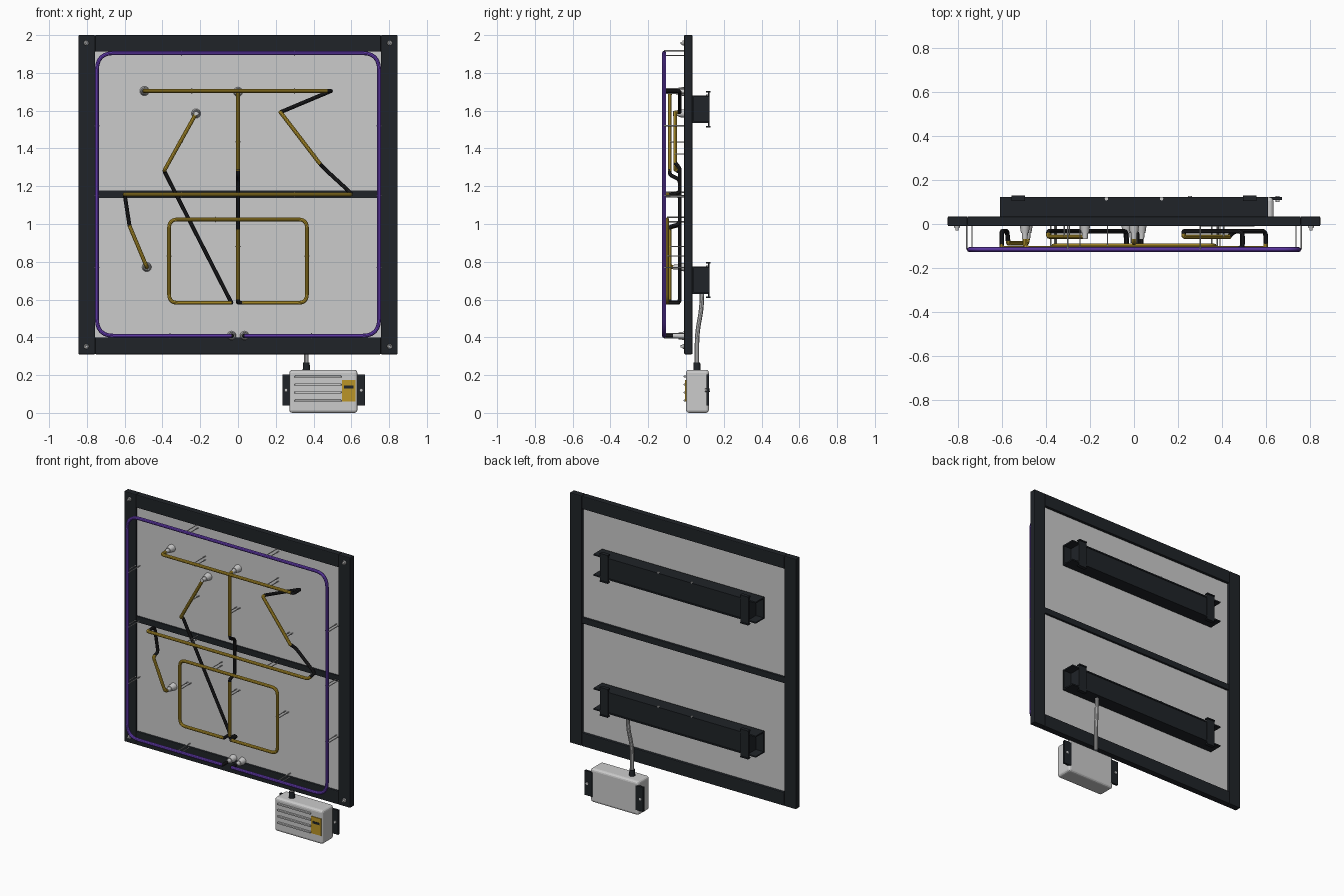
import bpy, bmesh, math
from mathutils import Vector

if "Cube" in bpy.data.objects:
    bpy.data.objects.remove(bpy.data.objects["Cube"])


def material(name, rgb):
    m = bpy.data.materials.new(name)
    m.diffuse_color = (*rgb, 1)
    m.use_nodes = True
    m.node_tree.nodes["Principled BSDF"].inputs["Base Color"].default_value = m.diffuse_color
    return m


DARK = material("dark_metal", (0.014, 0.017, 0.021))
BLACK = material("blackout_paint", (0.016, 0.016, 0.018))
YELLOW = material("yellow_glass", (0.55, 0.36, 0.03))
PURPLE = material("purple_glass", (0.17, 0.06, 0.58))
GOLD = material("label_gold", (0.5, 0.3, 0.02))


def box(name, x, y, z, mat=None, bevel=0.0, segments=2):
    """Box given by its (min, max) along each axis."""
    me = bpy.data.meshes.new(name)
    bm = bmesh.new()
    bmesh.ops.create_cube(bm, size=1)
    for v in bm.verts:
        v.co = [r[0] + (c + 0.5) * (r[1] - r[0]) for c, r in zip(v.co, (x, y, z))]
    bm.to_mesh(me)
    bm.free()
    ob = bpy.data.objects.new(name, me)
    bpy.context.collection.objects.link(ob)
    if mat:
        me.materials.append(mat)
    if bevel:
        b = ob.modifiers.new("bevel", 'BEVEL')
        b.width, b.segments = bevel, segments
    return ob


def cone(name, a, b, r1, r2, mat=None, sides=16):
    """Cylinder or cone running from point a to point b."""
    a, b = Vector(a), Vector(b)
    d = b - a
    bpy.ops.mesh.primitive_cone_add(vertices=sides, radius1=r1, radius2=r2, depth=d.length,
                                    location=(a + b) / 2,
                                    rotation=d.to_track_quat('Z', 'Y').to_euler())
    ob = bpy.context.object
    ob.name = name
    if mat:
        ob.data.materials.append(mat)
    bpy.ops.object.shade_smooth_by_angle()
    return ob


def fillet(pts, radius, steps=6):
    """Round the inner corners of a polyline."""
    pts = [Vector(p) for p in pts]
    out = [pts[0]]
    for p, c, n in zip(pts, pts[1:], pts[2:]):
        r = min(radius, (p - c).length * 0.48, (n - c).length * 0.48)
        s, e = c + (p - c).normalized() * r, c + (n - c).normalized() * r
        for i in range(steps + 1):
            t = i / steps
            out.append(s * (1 - t) ** 2 + c * 2 * t * (1 - t) + e * t * t)
    return out + [pts[-1]]


def tube(name, pts, mat, radius=0.0105, bend=0.022):
    path = fillet(pts, bend)
    cu = bpy.data.curves.new(name, 'CURVE')
    cu.dimensions = '3D'
    cu.bevel_depth, cu.bevel_resolution, cu.use_fill_caps = radius, 3, True
    sp = cu.splines.new('POLY')
    sp.points.add(len(path) - 1)
    for q, p in zip(sp.points, path):
        q.co = (*p, 1)
    ob = bpy.data.objects.new(name, cu)
    bpy.context.collection.objects.link(ob)
    if mat:
        cu.materials.append(mat)
    bpy.ops.object.select_all(action='DESELECT')
    bpy.context.view_layer.objects.active = ob
    ob.select_set(True)
    bpy.ops.object.convert(target='MESH')
    bpy.ops.object.shade_smooth_by_angle()


# Frame, cross bar and backing panel
FY = (-0.01, 0.034)
for s, side in ((-1, "left"), (1, "right")):
    box(f"frame_stile_{side}", sorted((s * 0.756, s * 0.845)), FY, (0.31, 2.0), DARK, 0.005)
    for z in (0.352, 1.958):
        cone("corner_screw", (s * 0.803, -0.008, z), (s * 0.803, -0.018, z), 0.014, 0.012)
        cone("corner_screw_tip", (s * 0.803, -0.018, z), (s * 0.803, -0.03, z), 0.007, 0.006)
box("frame_rail_top", (-0.757, 0.757), FY, (1.912, 2.0), DARK, 0.005)
box("frame_rail_bottom", (-0.757, 0.757), FY, (0.31, 0.4), DARK, 0.005)
box("cross_bar", (-0.757, 0.757), (-0.005, 0.03), (1.137, 1.178), DARK, 0.003)
box("backing_panel", (-0.757, 0.757), (0.004, 0.016), (0.395, 1.915))

# Border tube: open rounded rectangle with ends turning back to the panel
B, X, T, L = -0.116, 0.747, 1.905, 0.408
border = [(-0.035, B, L), (-X, B, L), (-X, B, T), (X, B, T), (X, B, L), (0.035, B, L)]
tube("border_tube", border, PURPLE, 0.011, 0.09)
for s in (-1, 1):
    tube("border_tube_end", [(s * 0.05, B, L), (s * 0.033, B, L), (s * 0.033, -0.02, L)], BLACK, 0.0108)

# First stroke chain: alternating lit and blacked-out lengths
F, M, R = -0.11, -0.057, -0.033
chain_one = [
    (YELLOW, [(-0.495, -0.03, 1.704), (-0.495, F, 1.704), (0.475, F, 1.704)]),
    (BLACK, [(0.455, F, 1.704), (0.492, F, 1.704), (0.492, R, 1.704), (0.225, R, 1.592), (0.225, -0.046, 1.592)]),
    (YELLOW, [(0.225, -0.042, 1.592), (0.225, M, 1.592), (0.435, M, 1.317)]),
    (BLACK, [(0.43, M, 1.324), (0.455, R, 1.295), (0.597, R, 1.165), (0.597, -0.09, 1.156)]),
    (YELLOW, [(0.597, -0.085, 1.156), (0.597, F, 1.156), (-0.6, F, 1.156), (-0.6, -0.09, 1.156)]),
    (BLACK, [(-0.6, -0.095, 1.156), (-0.6, R, 1.156), (-0.575, R, 0.995), (-0.572, -0.075, 0.985)]),
    (YELLOW, [(-0.572, -0.07, 0.985), (-0.57, -0.088, 0.98), (-0.483, -0.088, 0.772), (-0.483, -0.03, 0.772)]),
]
# Second chain: vertical stroke, rounded box and left diagonal
V, Q = -0.086, -0.1
chain_two = [
    (YELLOW, [(0, -0.03, 1.7), (0, V, 1.7), (0, V, 1.28)]),
    (BLACK, [(0, V, 1.29), (0, V, 1.26), (0, R, 1.235), (0, R, 1.0), (0, V, 0.985), (0, V, 0.965)]),
    (YELLOW, [(0, V, 0.97), (0, V, 0.60)]),
    (BLACK, [(0, V, 0.61), (0, V, 0.585), (0, -0.04, 0.585), (0.014, -0.04, 0.583), (0.014, Q, 0.583), (0.03, Q, 0.583)]),
    (BLACK, [(-0.05, Q, 0.583), (-0.035, Q, 0.583), (-0.035, R, 0.583), (-0.388, R, 1.275), (-0.388, -0.047, 1.283)]),
    (YELLOW, [(-0.388, -0.042, 1.283), (-0.388, M, 1.287), (-0.222, M, 1.585), (-0.222, -0.03, 1.585)]),
]
for label, chain in (("first", chain_one), ("second", chain_two)):
    for i, (mat, pts) in enumerate(chain):
        kind = "lit" if mat == YELLOW else "blackout"
        tube(f"{label}_stroke_{kind}_{i}", pts, mat)
tube("box_stroke_lit", [(-0.035, Q, 0.583), (-0.365, Q, 0.583), (-0.365, Q, 1.024), (0.365, Q, 1.024),
                        (0.365, Q, 0.583), (0.022, Q, 0.583)], YELLOW, bend=0.045)

# Electrode sockets where tube ends meet the panel
for x, z in ((-0.495, 1.704), (0, 1.7), (-0.222, 1.585), (-0.483, 0.772), (-0.034, L), (0.034, L)):
    cone("electrode_socket", (x, 0.006, z), (x, -0.04, z), 0.025, 0.018)
    cone("electrode_tip", (x, -0.038, z), (x, -0.068, z), 0.014, 0.012)

# Wire standoffs: pairs of thin rods straddling a tube (x, z, depth, across-tube direction)
standoffs = [(x, T, B, (0, 1)) for x in (-0.3, 0.3)] + [(x, L, B, (0, 1)) for x in (-0.36, 0.39)]
standoffs += [(s * X, z, B, (1, 0)) for s in (-1, 1) for z in (0.77, 1.15, 1.52)]
standoffs += [(x, 1.704, F, (0, 1)) for x in (-0.245, 0.3)] + [(x, 1.156, F, (0, 1)) for x in (-0.3, 0.3)]
standoffs += [(s * 0.365, 0.83, Q, (1, 0)) for s in (-1, 1)] + [(-0.12, 1.024, Q, (0, 1))]
standoffs += [(0, 0.88, V, (1, 0)), (0, 1.435, V, (1, 0)), (-0.305, 1.435, M, (1, 0)), (0.395, 1.37, M, (1, 0))]
for x, z, y, (u, w) in standoffs:
    for s in (-1, 1):
        px, pz = x + s * u * 0.012, z + s * w * 0.012
        cone("standoff_rod", (px, 0.006, pz), (px, y, pz), 0.003, 0.003, None, 8)

# Rear power housings: open-ended channels with an inner cover and retaining straps
for level, zc in (("lower", 0.703), ("upper", 1.608)):
    box(f"{level}_housing_base", (-0.607, 0.607), (0.03, 0.04), (zc - 0.073, zc + 0.073), DARK)
    for s in (-1, 1):
        box(f"{level}_housing_wall", (-0.607, 0.607), (0.03, 0.122), sorted((zc + s * 0.064, zc + s * 0.073)), DARK)
        box(f"{level}_housing_strap", sorted((s * 0.495, s * 0.555)), (0.117, 0.125),
            (zc - 0.092, zc + 0.092), DARK)
        for e in (-1, 1):
            box(f"{level}_strap_foot", sorted((s * 0.495, s * 0.555)), (0.105, 0.13),
                sorted((zc + e * 0.088, zc + e * 0.096)), DARK)
        cone(f"{level}_housing_screw", (s * 0.125, 0.115, zc + 0.07), (s * 0.125, 0.115, zc + 0.077), 0.008, 0.008)
    box(f"{level}_housing_cover", (-0.55, 0.55), (0.038, 0.118), (zc - 0.066, zc + 0.066), DARK)

# Control box with mounting ears, ridges and label
box("control_box", (0.272, 0.632), (0.0, 0.121), (0.0, 0.228), None, 0.016, 3)
for x in ((0.235, 0.29), (0.615, 0.672)):
    box("control_box_ear", x, (0.108, 0.1225), (0.038, 0.203), DARK)
for x in (0.254, 0.652):
    cone("ear_bolt", (x, 0.1, 0.12), (x, 0.127, 0.12), 0.009, 0.009)
for z in (0.065, 0.108, 0.15, 0.192):
    box("control_box_ridge", (0.3, 0.547), (-0.012, 0.004), (z - 0.005, z + 0.005), None, 0.002)
box("control_box_label", (0.55, 0.622), (-0.004, 0.004), (0.06, 0.175), GOLD)
box("label_band", (0.56, 0.612), (-0.006, 0.0), (0.13, 0.145), DARK)

# Supply cable
cone("cable_gland", (0.362, 0.058, 0.22), (0.362, 0.058, 0.268), 0.02, 0.017, DARK)
tube("supply_cable", [(0.362, 0.058, 0.25), (0.362, 0.058, 0.42), (0.375, 0.082, 0.55), (0.375, 0.085, 0.65)],
     None, 0.0125, 0.09)
